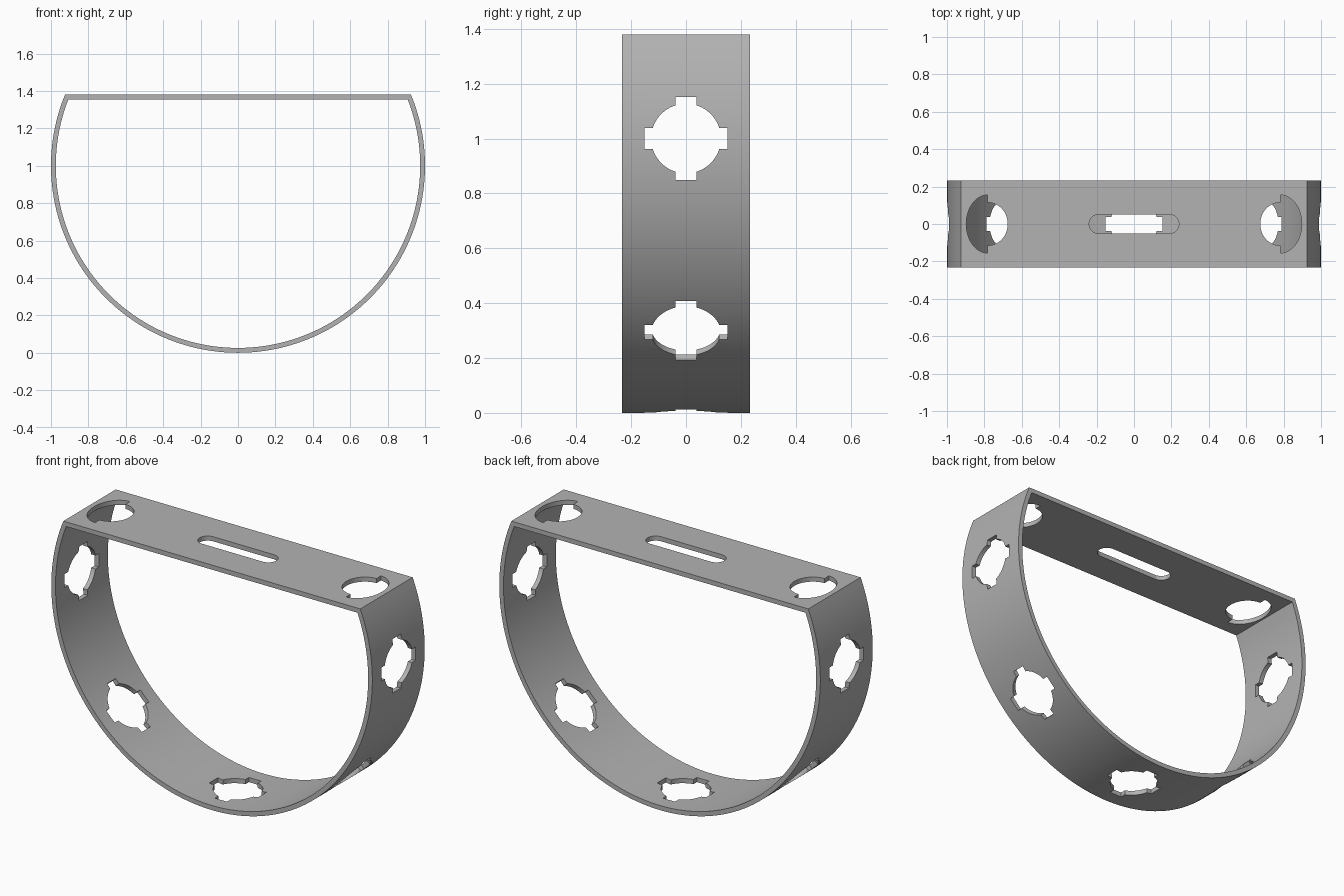
import bpy, bmesh
from math import sin, cos, asin, pi, radians, sqrt
from mathutils import Matrix, Vector

if "Cube" in bpy.data.objects:
    bpy.data.objects.remove(bpy.data.objects["Cube"])

R, WALL, HALF_DEPTH, TOP = 1.0, 0.026, 0.233, 1.38
SEGMENTS = 112

grey = bpy.data.materials.new("plain grey")
grey.use_nodes = True
grey.diffuse_color = (0.45, 0.45, 0.45, 1)
grey.node_tree.nodes["Principled BSDF"].inputs["Base Color"].default_value = grey.diffuse_color


def make_object(name, bm):
    bmesh.ops.recalc_face_normals(bm, faces=bm.faces)
    mesh = bpy.data.meshes.new(name)
    bm.to_mesh(mesh)
    bm.free()
    mesh.materials.append(grey)
    obj = bpy.data.objects.new(name, mesh)
    bpy.context.collection.objects.link(obj)
    return obj


def arc_profile(radius, top):
    """Points of the round wall, from the +x top corner under to the -x one."""
    a = asin((top - R) / radius)
    step = (pi + 2 * a) / SEGMENTS
    return [(radius * cos(a - i * step), R + radius * sin(a - i * step))
            for i in range(SEGMENTS + 1)]


def ellipse(a, b, start, end, n=24):
    return [(a * cos(start + (end - start) * i / n), b * sin(start + (end - start) * i / n))
            for i in range(n + 1)]


def cutter(outline, matrix, height):
    """Prism of the outline, centred on the matrix origin."""
    bm = bmesh.new()
    low = [bm.verts.new(matrix @ Vector((u, v, -height / 2))) for u, v in outline]
    high = [bm.verts.new(matrix @ Vector((u, v, height / 2))) for u, v in outline]
    bm.faces.new(low[::-1])
    bm.faces.new(high)
    for i in range(len(low)):
        j = (i + 1) % len(low)
        bm.faces.new((low[i], low[j], high[j], high[i]))
    obj = make_object("cutter", bm)
    obj.hide_render = True
    return obj


# Round band closed by a flat top, as one hollow section
outer, inner = arc_profile(R, TOP), arc_profile(R - WALL, TOP - WALL)
bm = bmesh.new()
rings = [[bm.verts.new((x, y, z)) for x, z in pts]
         for pts, y in ((outer, -HALF_DEPTH), (outer, HALF_DEPTH),
                        (inner, HALF_DEPTH), (inner, -HALF_DEPTH))]
for k in range(4):
    a, b = rings[k], rings[(k + 1) % 4]
    for i in range(len(a)):
        j = (i + 1) % len(a)
        bm.faces.new((a[i], a[j], b[j], b[i]))
band = make_object("flat_topped_band", bm)

# Round hole with four notches
HOLE, REACH, NOTCH = 0.127, 0.152, 0.038
gap = asin(NOTCH / HOLE)
notched = []
for k in range(4):
    turn = Matrix.Rotation(k * pi / 2, 2)
    quarter = [(REACH, -NOTCH), (REACH, NOTCH)] + ellipse(HOLE, HOLE, gap, pi / 2 - gap, 14)
    notched += [tuple(turn @ Vector(p)) for p in quarter]

cutters = []
for degrees in (0, 45, 90, 135, 180):
    a = radians(degrees)
    place = (Matrix.Translation((R * cos(a), 0, R - R * sin(a)))
             @ Matrix.Rotation(a + pi / 2, 4, "Y"))
    cutters.append(cutter(notched, place, 0.3))

# Stepped end holes and rounded middle slot in the flat top
stepped = ellipse(0.115, 0.155, -pi / 2, pi / 2) + ellipse(0.107, 0.115, pi / 2, 3 * pi / 2)
for side in (0, pi):
    place = Matrix.Rotation(side, 4, "Z") @ Matrix.Translation((0.782, 0, TOP))
    cutters.append(cutter(stepped, place, 0.08))
END = 0.051
slot = ([(x + 0.189, y) for x, y in ellipse(END, END, -pi / 2, pi / 2, 16)]
        + [(x - 0.189, y) for x, y in ellipse(END, END, pi / 2, 3 * pi / 2, 16)])
cutters.append(cutter(slot, Matrix.Translation((0, 0, TOP)), 0.2))

# Cut everything and drop the cutters
for c in cutters:
    mod = band.modifiers.new("hole", "BOOLEAN")
    mod.operation, mod.solver, mod.object = "DIFFERENCE", "EXACT", c
bpy.context.view_layer.update()
cut_mesh = bpy.data.meshes.new_from_object(band.evaluated_get(bpy.context.evaluated_depsgraph_get()))
band.modifiers.clear()
band.data = cut_mesh
band.data.name = "flat_topped_band"
for c in cutters:
    bpy.data.objects.remove(c)

bpy.ops.object.select_all(action="DESELECT")
band.select_set(True)
bpy.context.view_layer.objects.active = band
bpy.ops.object.shade_smooth_by_angle(angle=radians(30))
